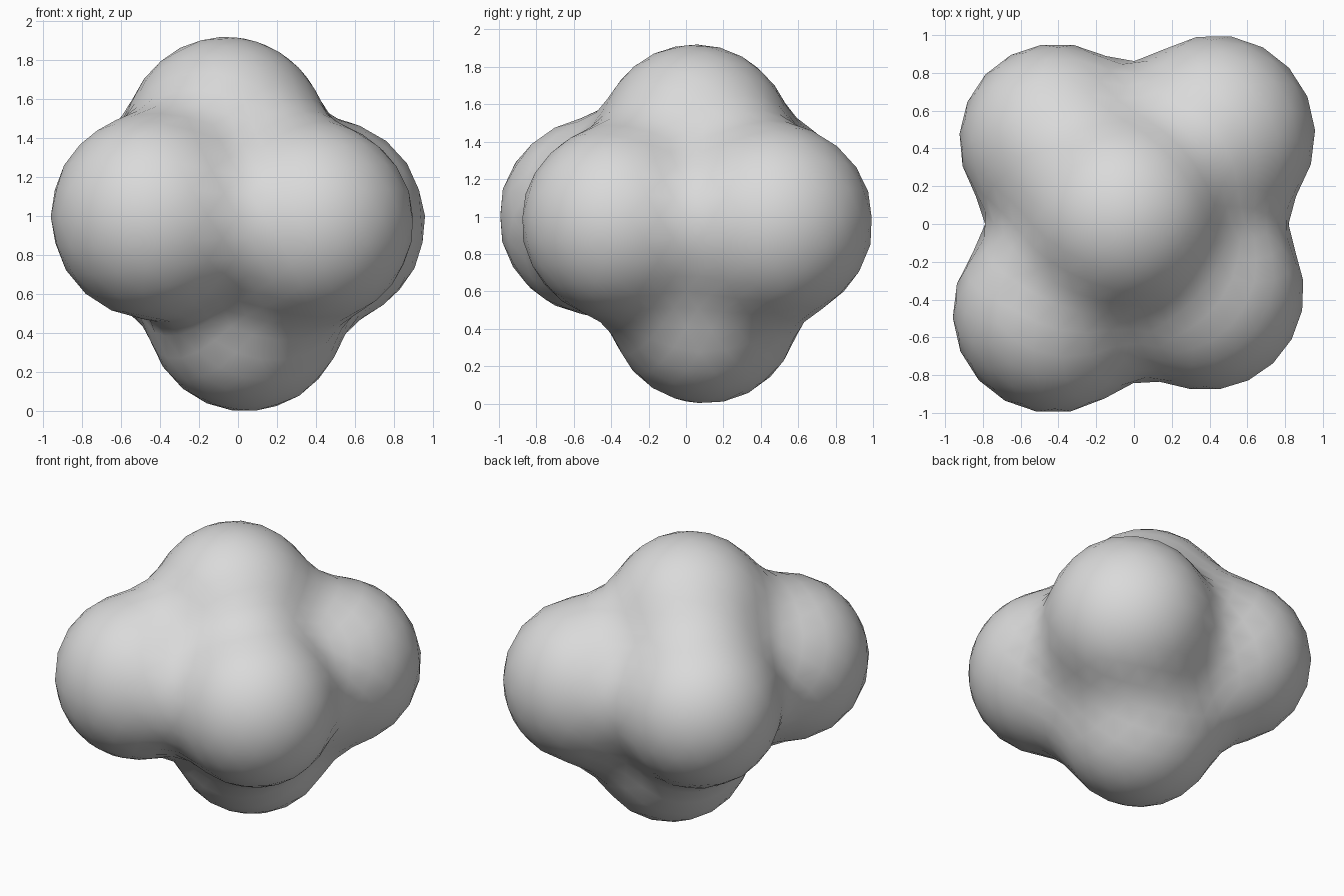
import bpy
import bmesh
from mathutils import Vector

cube = bpy.data.objects.get("Cube")
if cube:
    bpy.data.objects.remove(cube, do_unlink=True)

# Lobes: centre and radius
LOBES = [
    ((-0.06, 0.05, 1.40), 0.52),    # top
    ((0.04, 0.10, 0.51), 0.51),     # bottom
    ((-0.43, -0.47, 1.00), 0.53),   # front right
    ((0.38, -0.36, 0.97), 0.52),    # front left
    ((-0.41, 0.44, 1.00), 0.515),   # back right
    ((0.43, 0.47, 0.97), 0.53),     # back left
]
LOBES = [(Vector(c), r) for c, r in LOBES]
BLEND = 0.25
CENTRE = Vector((0, 0, 1))


def distance(p):
    """Distance to the lobes, softly merged where they meet."""
    d = 10.0
    for c, r in LOBES:
        e = (p - c).length - r
        h = max(BLEND - abs(d - e), 0) / BLEND
        d = min(d, e) - h * h * BLEND / 4
    return d


def shrink_onto_lobes(direction):
    """Walk inward along a ray until the merged surface is reached."""
    t = 1.6
    for _ in range(60):
        d = distance(CENTRE + direction * t)
        if d < 0.0005 or t < 0.2:
            break
        t -= d
    return CENTRE + direction * t


# Body: a ball wrapped onto the merged lobes
bm = bmesh.new()
bmesh.ops.create_icosphere(bm, subdivisions=4, radius=1)
for v in bm.verts:
    v.co = shrink_onto_lobes(v.co.normalized())
# Even out the spacing, then settle the points back on the surface
for _ in range(3):
    bmesh.ops.smooth_vert(bm, verts=bm.verts, factor=0.5,
                          use_axis_x=True, use_axis_y=True, use_axis_z=True)
    for v in bm.verts:
        v.co = shrink_onto_lobes((v.co - CENTRE).normalized())
bmesh.ops.recalc_face_normals(bm, faces=bm.faces)
for f in bm.faces:
    f.smooth = True

mesh = bpy.data.meshes.new("lobed_blob")
bm.to_mesh(mesh)
bm.free()
blob = bpy.data.objects.new("lobed_blob", mesh)
bpy.context.collection.objects.link(blob)

# Plain grey
grey = bpy.data.materials.new("light_grey")
grey.use_nodes = True
colour = (0.7, 0.7, 0.7, 1)
grey.diffuse_color = colour
grey.node_tree.nodes["Principled BSDF"].inputs["Base Color"].default_value = colour
mesh.materials.append(grey)
